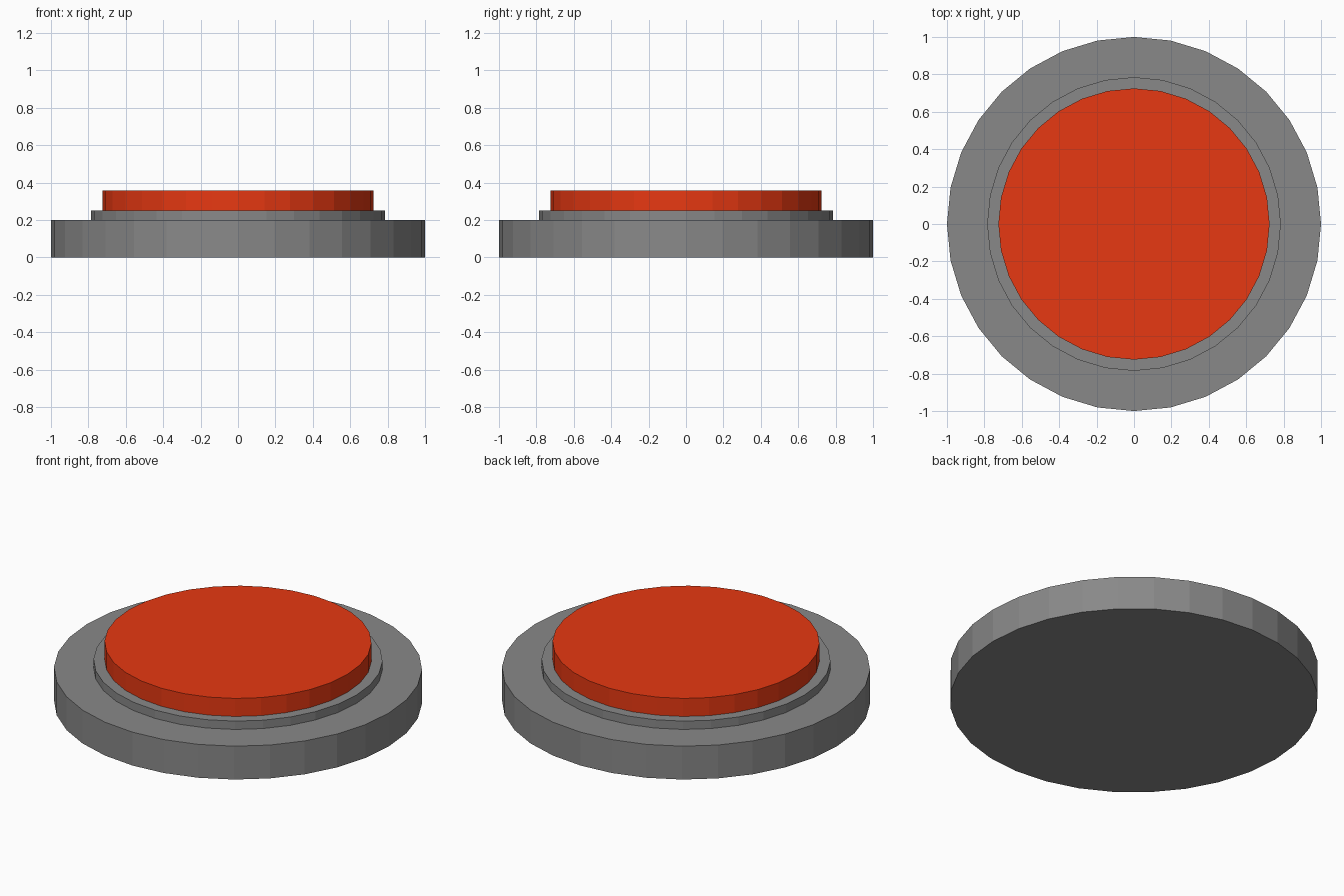
import bpy

if "Cube" in bpy.data.objects:
    bpy.data.objects.remove(bpy.data.objects["Cube"])

SIDES = 32


def paint(name, rgb):
    mat = bpy.data.materials.new(name)
    mat.diffuse_color = (*rgb, 1)
    mat.use_nodes = True
    mat.node_tree.nodes["Principled BSDF"].inputs["Base Color"].default_value = mat.diffuse_color
    return mat


def disc(name, radius, bottom, top, mat):
    """Upright flat-shaded cylinder between two heights."""
    bpy.ops.mesh.primitive_cylinder_add(
        vertices=SIDES, radius=radius, depth=top - bottom,
        location=(0, 0, (bottom + top) / 2))
    obj = bpy.context.object
    obj.name = name
    obj.data.materials.append(mat)


grey = paint("dark_grey", (0.25, 0.25, 0.25))
red = paint("button_red", (0.80, 0.04, 0.006))

# Wide grey base and the thin collar around the button
disc("base", 1.0, 0.0, 0.2, grey)
disc("collar", 0.785, 0.2, 0.25, grey)

# Red push button
disc("button", 0.725, 0.25, 0.358, red)
